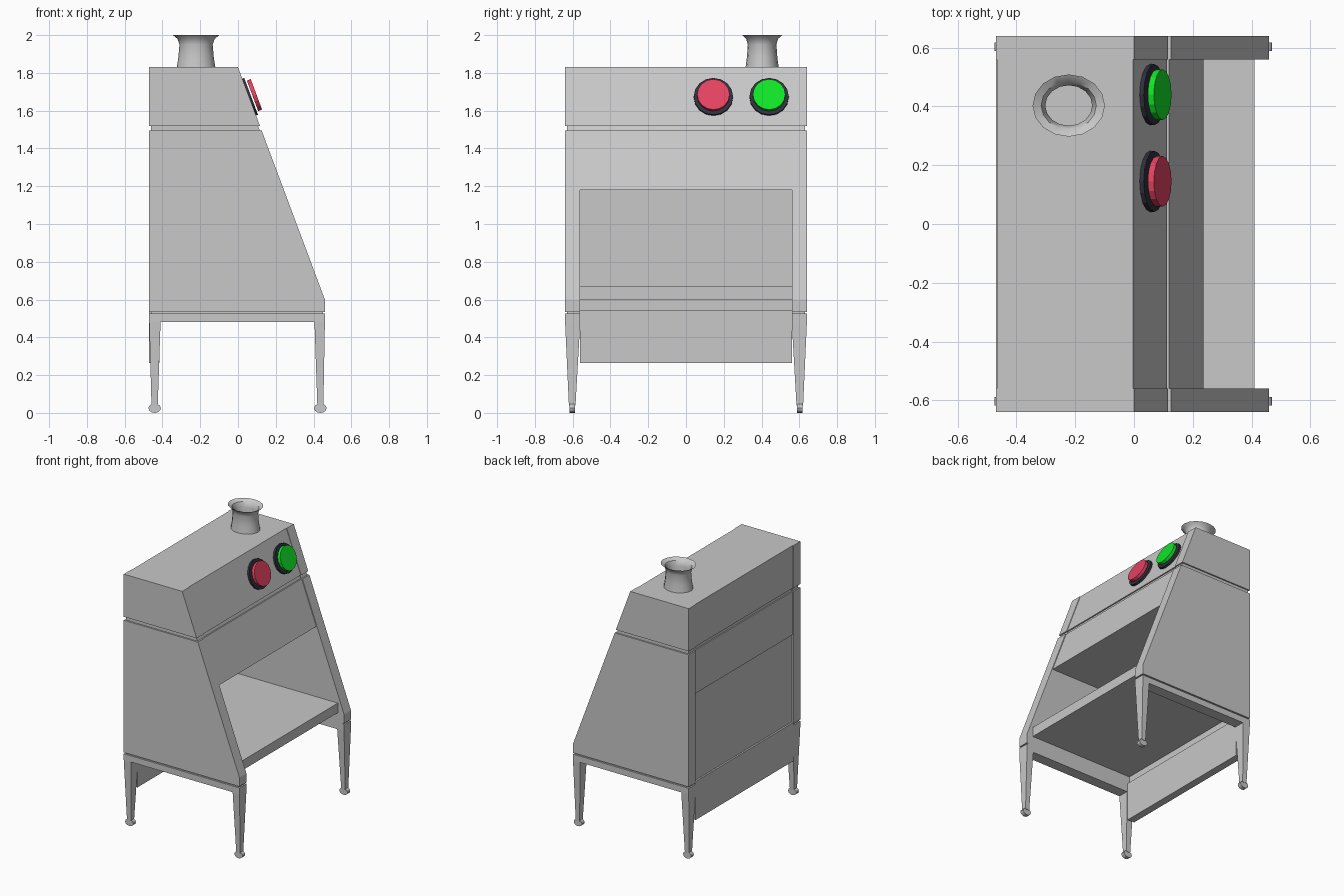
import bpy, bmesh, math
from mathutils import Matrix, Vector

if "Cube" in bpy.data.objects:
    bpy.data.objects.remove(bpy.data.objects["Cube"])


def material(name, rgb):
    m = bpy.data.materials.new(name)
    m.use_nodes = True
    m.diffuse_color = (*rgb, 1)
    m.node_tree.nodes["Principled BSDF"].inputs["Base Color"].default_value = (*rgb, 1)
    return m


GREY = material("light grey metal", (0.58, 0.58, 0.58))
DARK = material("dark bezel", (0.03, 0.03, 0.045))
RED = material("red button", (0.78, 0.055, 0.12))
GREEN = material("green button", (0.006, 0.78, 0.022))

BACK, TOP, SIDE, INNER = -0.47, 1.83, 0.64, 0.56
LEAN = 0.46 / 1.23


def front(z):
    """x of the sloping front at height z"""
    return (TOP - z) * LEAN


def finish(name, bm, mat):
    bmesh.ops.recalc_face_normals(bm, faces=bm.faces)
    mesh = bpy.data.meshes.new(name)
    bm.to_mesh(mesh)
    bm.free()
    mesh.materials.append(mat)
    ob = bpy.data.objects.new(name, mesh)
    bpy.context.collection.objects.link(ob)
    return ob


def prism(name, profile, y0, y1, mat=GREY):
    """Extrude an x-z profile along y"""
    bm = bmesh.new()
    face = bm.faces.new([bm.verts.new((x, y0, z)) for x, z in profile])
    new = bmesh.ops.extrude_face_region(bm, geom=[face])["geom"]
    verts = [v for v in new if isinstance(v, bmesh.types.BMVert)]
    bmesh.ops.translate(bm, verts=verts, vec=(0, y1 - y0, 0))
    return finish(name, bm, mat)


def box(name, x0, x1, y0, y1, z0, z1):
    return prism(name, [(x0, z0), (x1, z0), (x1, z1), (x0, z1)], y0, y1)


def band(z0, z1, inset=0.0):
    """Profile of the cabinet between two heights"""
    return [(BACK + inset, z0), (front(z0) - inset, z0),
            (front(z1) - inset, z1), (BACK + inset, z1)]


def leg(name, xs_top, xs_foot, ys_top, ys_foot, z_top, z_foot):
    """Four-sided tapering leg"""
    bm = bmesh.new()
    rings = []
    for (xa, xb), (ya, yb), z in ((xs_top, ys_top, z_top), (xs_foot, ys_foot, z_foot)):
        rings.append([bm.verts.new(p) for p in
                      ((xa, ya, z), (xb, ya, z), (xb, yb, z), (xa, yb, z))])
    a, b = rings
    bm.faces.new(a)
    bm.faces.new(b)
    for i in range(4):
        j = (i + 1) % 4
        bm.faces.new((a[i], a[j], b[j], b[i]))
    return finish(name, bm, GREY)


def disc(name, radius, depth, matrix, mat, sides=16):
    bm = bmesh.new()
    bmesh.ops.create_cone(bm, cap_ends=True, segments=sides, radius1=radius,
                          radius2=radius, depth=depth, matrix=matrix)
    return finish(name, bm, mat)


# Side panels, leg frames and feet, mirrored in y
for s, label in ((1, "far"), (-1, "near")):
    a, b = s * INNER, s * SIDE
    prism(label + "_upper_side_panel", band(1.52, TOP), a, b)
    prism(label + "_lower_side_panel",
          [(BACK, 0.535), (0.46, 0.535), (0.46, 0.6), (front(1.495), 1.495), (BACK, 1.495)], a, b)
    prism(label + "_upper_seam", band(1.49, 1.525, 0.01), a, b - s * 0.01)
    box(label + "_lower_seam", BACK + 0.01, 0.45, a, b - s * 0.01, 0.515, 0.54)
    box(label + "_leg_rail", BACK, 0.46, a, b, 0.48, 0.525)
    for name, xt, xf in (("back_leg", (BACK, -0.41), (-0.458, -0.425)),
                         ("front_leg", (0.405, 0.46), (0.42, 0.452))):
        leg(f"{label}_{name}", xt, xf, (a, b), (s * 0.585, s * 0.62), 0.48, 0.04)
        centre = Vector((sum(xf) / 2, s * 0.603, 0.025))
        squash = Matrix.Diagonal((1, 1, 0.76, 1))
        disc(f"{label}_{name}_foot", 0.033, 0.03,
             Matrix.Translation(centre) @ squash @ Matrix.Rotation(math.pi / 2, 4, "X"), GREY, 12)

# Hood between the side panels, set in very slightly
prism("upper_hood", band(1.52, TOP, 0.004), -INNER, INNER)
prism("hood_seam", band(1.49, 1.525, 0.014), -INNER, INNER)
prism("lower_hood", band(1.18, 1.495, 0.006), -INNER, INNER)

# Back wall, work tray and rear apron
box("back_wall", BACK + 0.012, BACK + 0.04, -INNER, INNER, 0.53, 1.18)
box("work_tray", BACK + 0.04, 0.41, -INNER, INNER, 0.6, 0.67)
box("rear_apron", BACK, -0.415, -INNER, INNER, 0.265, 0.545)

# Flared oval exhaust stack, open at the top
stack = [(0.102, TOP), (0.094, 1.88), (0.088, 1.95), (0.098, 1.98), (0.123, 2.0),
         (0.094, 1.985), (0.08, 1.95), (0.086, TOP + 0.003)]
SIDES = 16
bm = bmesh.new()
rings = [[bm.verts.new((-0.222 + r * math.cos(t), 0.403 + 0.86 * r * math.sin(t), z))
          for t in (math.tau * i / SIDES for i in range(SIDES))] for r, z in stack]
for lower, upper in zip(rings, rings[1:]):
    for i in range(SIDES):
        j = (i + 1) % SIDES
        bm.faces.new((lower[i], lower[j], upper[j], upper[i]))
bm.faces.new(rings[-1])
bm.faces.new(rings[0])
stack_ob = finish("exhaust_stack", bm, GREY)
bpy.context.view_layer.objects.active = stack_ob
stack_ob.select_set(True)
bpy.ops.object.shade_smooth_by_angle(angle=math.radians(40))
stack_ob.select_set(False)

# Push buttons on the sloping front
normal = Vector((1, 0, LEAN)).normalized()
turn = normal.to_track_quat("Z", "Y").to_matrix().to_4x4()
for label, y, mat in (("red", 0.145, RED), ("green", 0.44, GREEN)):
    base = Vector((front(1.672), y, 1.672))
    disc(label + "_button_bezel", 0.104, 0.018,
         Matrix.Translation(base + normal * 0.002) @ turn, DARK)
    disc(label + "_button_cap", 0.086, 0.022,
         Matrix.Translation(base + normal * 0.03) @ turn, mat)
